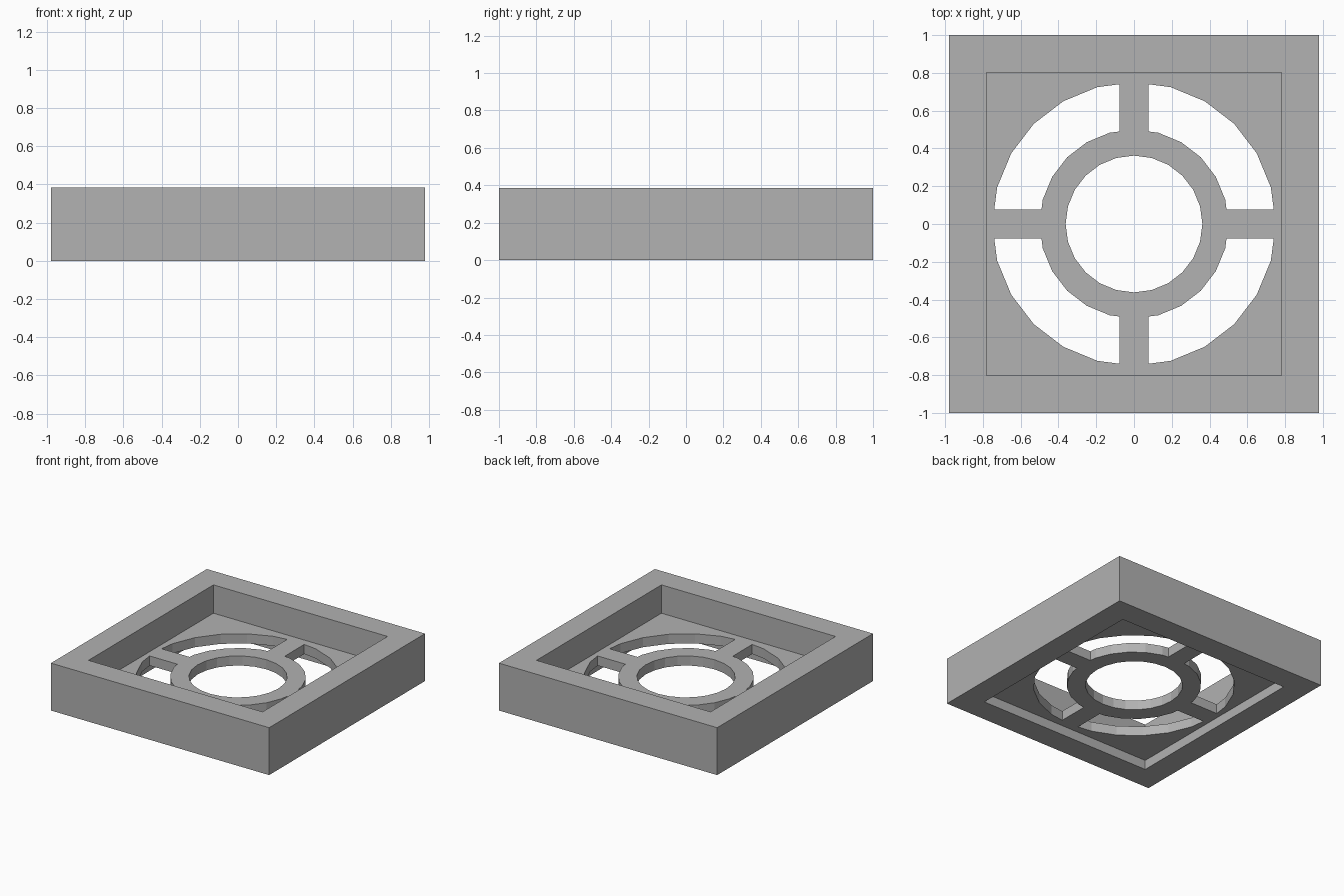
import bpy, bmesh, math
from mathutils import Matrix, Vector

cube = bpy.data.objects.get("Cube")
if cube:
    bpy.data.objects.remove(cube, do_unlink=True)

HEIGHT, PLATE_LOW, PLATE_TOP = 0.385, 0.077, 0.155
SLOT_R, RING_R, HOLE_R = 0.75, 0.50, 0.362
SPOKE = 0.077          # half the spoke width
SIDES = 24

grey = bpy.data.materials.new("grey")
grey.use_nodes = True
colour = (0.445, 0.445, 0.445, 1)
grey.diffuse_color = colour
grey.node_tree.nodes["Principled BSDF"].inputs["Base Color"].default_value = colour


def prism(name, points, low, high):
    """Extrude a counter-clockwise outline from low to high."""
    bm = bmesh.new()
    face = bm.faces.new([bm.verts.new((x, y, low)) for x, y in points])
    top = bmesh.ops.extrude_face_region(bm, geom=[face])["geom"]
    bmesh.ops.translate(bm, vec=(0, 0, high - low),
                        verts=[v for v in top if isinstance(v, bmesh.types.BMVert)])
    bmesh.ops.recalc_face_normals(bm, faces=bm.faces)
    mesh = bpy.data.meshes.new(name)
    bm.to_mesh(mesh)
    bm.free()
    mesh.materials.append(grey)
    obj = bpy.data.objects.new(name, mesh)
    bpy.context.collection.objects.link(obj)
    return obj


def rectangle(x, y):
    return [(-x, -y), (x, -y), (x, y), (-x, y)]


def arc(radius, first, last):
    step = math.tau / SIDES
    return [(radius * math.cos(i * step), radius * math.sin(i * step))
            for i in range(first, last)]


def quarter_arc(radius):
    """Faceted quarter circle trimmed where it meets the two spokes."""
    end = radius - SPOKE * math.tan(math.pi / SIDES)
    return [(end, SPOKE)] + arc(radius, 1, SIDES // 4) + [(SPOKE, end)]


def cut(body, cutter):
    cutter.hide_render = True
    mod = body.modifiers.new("cut", 'BOOLEAN')
    mod.operation, mod.solver, mod.object = 'DIFFERENCE', 'EXACT', cutter
    bpy.context.view_layer.objects.active = body
    bpy.ops.object.modifier_apply(modifier=mod.name)
    bpy.data.objects.remove(cutter, do_unlink=True)


# Square surround with a recessed floor on both sides
body = prism("square_frame_with_spoked_ring", rectangle(0.98, 1.0), 0, HEIGHT)
pocket = rectangle(0.782, 0.802)
cut(body, prism("upper_pocket", pocket, PLATE_TOP, HEIGHT + 0.1))
cut(body, prism("lower_pocket", pocket, -0.1, PLATE_LOW))

# Round hole in the middle of the ring
cut(body, prism("centre_hole", arc(HOLE_R, 0, SIDES), 0.02, 0.3))

# Four curved slots leave the ring and its spokes
slot = quarter_arc(SLOT_R) + quarter_arc(RING_R)[::-1]
for quarter in range(4):
    turn = Matrix.Rotation(quarter * math.pi / 2, 2)
    cut(body, prism("curved_slot", [turn @ Vector(p) for p in slot], 0.02, 0.3))
